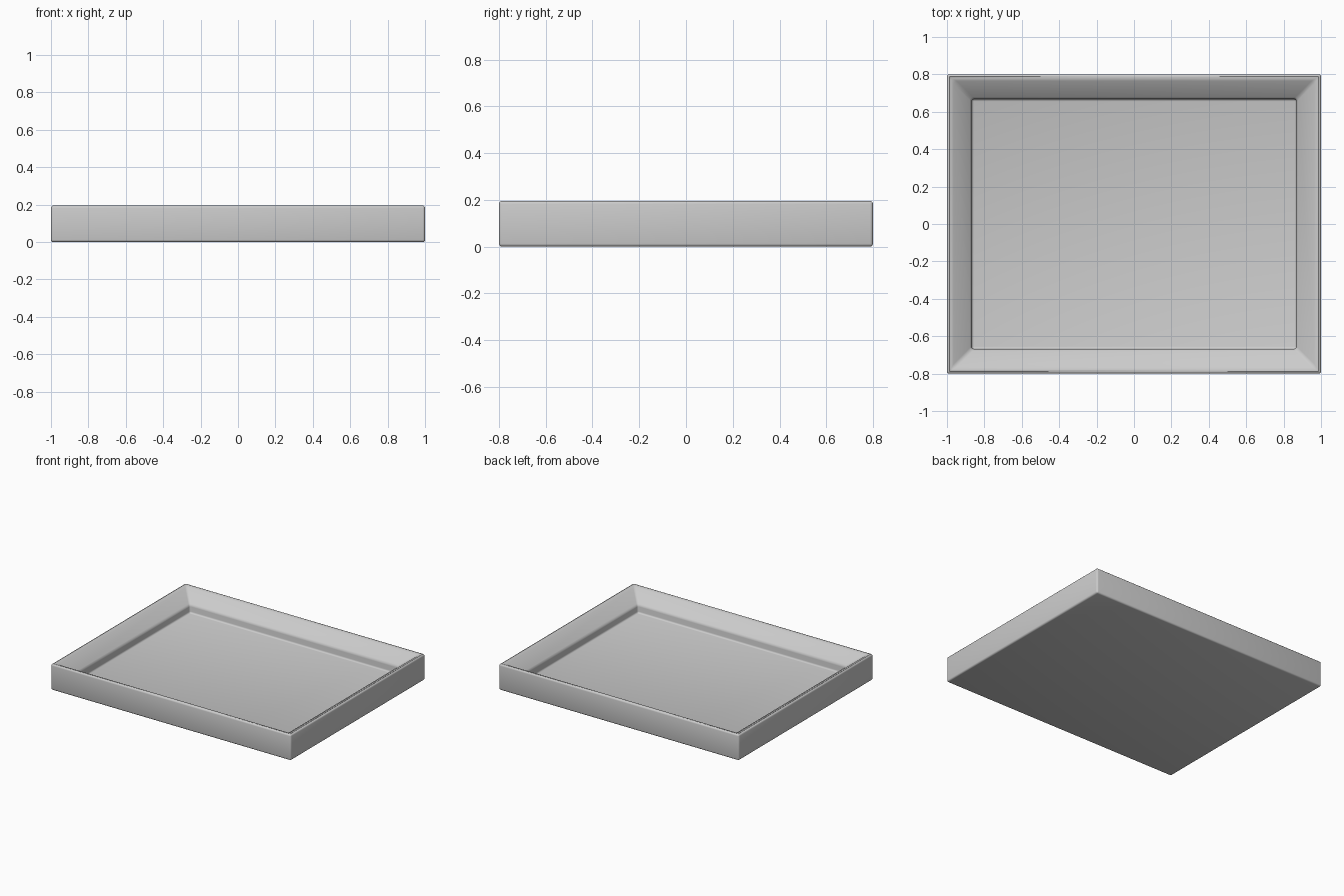
import bpy, bmesh

if "Cube" in bpy.data.objects:
    bpy.data.objects.remove(bpy.data.objects["Cube"])

# Tray cross-section from underside to inner floor: (inset from outer edge, z)
PROFILE = [(0.0, 0.0), (0.0, 0.195), (0.025, 0.195), (0.132, 0.115), (0.132, 0.055)]
HALF_X, HALF_Y = 1.0, 0.8


def ring(bm, inset, z):
    x, y = HALF_X - inset, HALF_Y - inset
    return [bm.verts.new((sx * x, sy * y, z))
            for sx, sy in ((-1, -1), (1, -1), (1, 1), (-1, 1))]


# Tray body: rectangular rings joined along the profile
bm = bmesh.new()
rings = [ring(bm, i, z) for i, z in PROFILE]
for a, b in zip(rings, rings[1:]):
    for k in range(4):
        n = (k + 1) % 4
        bm.faces.new((a[k], a[n], b[n], b[k]))
bm.faces.new(rings[0][::-1])   # underside
bm.faces.new(rings[-1])        # inner floor
bmesh.ops.recalc_face_normals(bm, faces=bm.faces)

mesh = bpy.data.meshes.new("tray")
bm.to_mesh(mesh)
bm.free()
tray = bpy.data.objects.new("tray", mesh)
bpy.context.collection.objects.link(tray)

# Softly rounded edges
bevel = tray.modifiers.new("rounded_edges", 'BEVEL')
bevel.width = 0.018
bevel.segments = 3
bevel.limit_method = 'ANGLE'
bevel.angle_limit = 0.5
bevel.harden_normals = False

bpy.context.view_layer.objects.active = tray
tray.select_set(True)
bpy.ops.object.shade_smooth()
